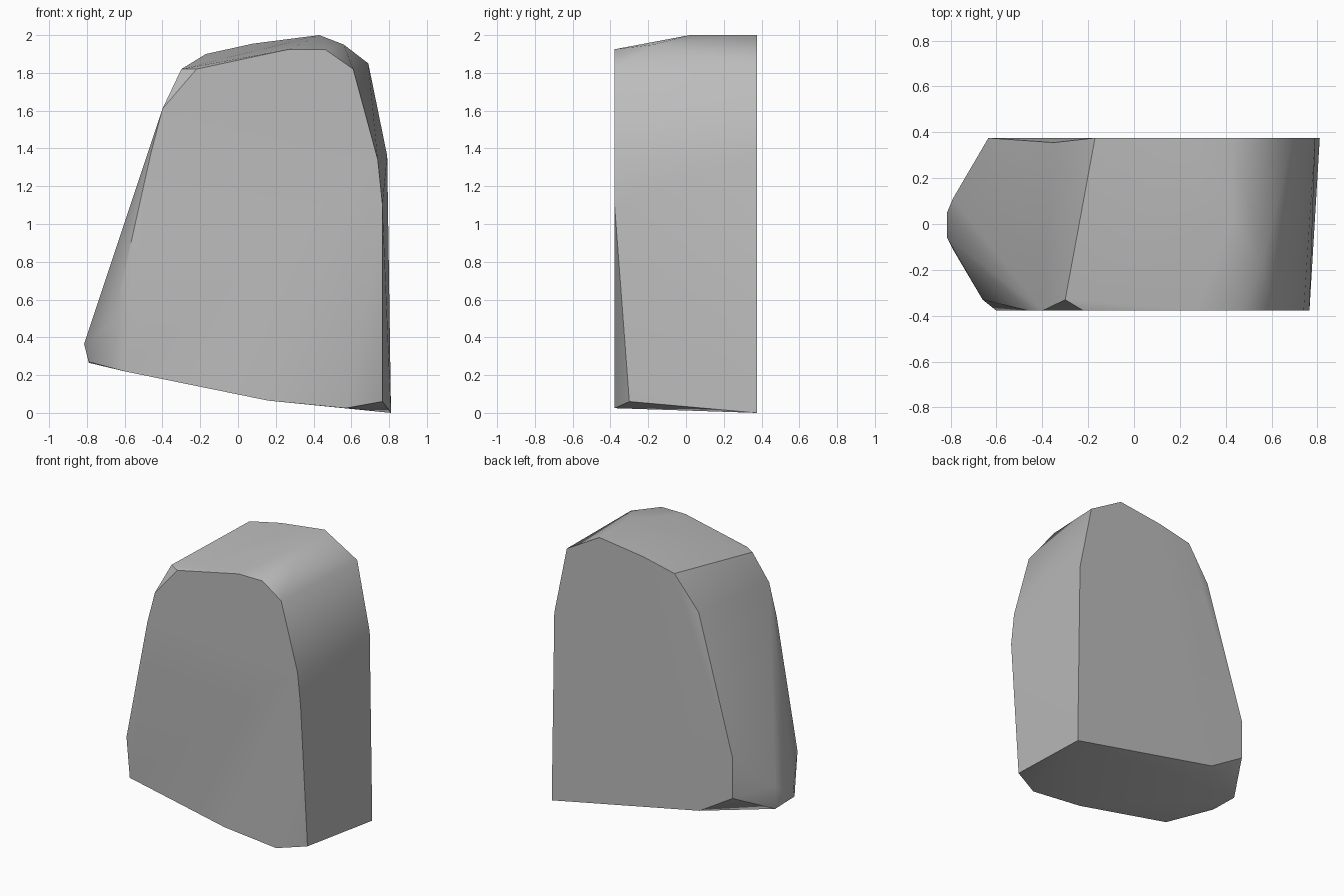
import bpy
import bmesh
import math

# Remove the default object
default = bpy.data.objects.get("Cube")
if default:
    bpy.data.objects.remove(default, do_unlink=True)


def make_material(name, color):
    material = bpy.data.materials.new(name)
    material.use_nodes = True
    material.diffuse_color = color
    for node in material.node_tree.nodes:
        if node.type == "BSDF_PRINCIPLED":
            node.inputs["Base Color"].default_value = color
    return material


def make_hull(name, points, material):
    """Wrap a faceted stone around its corner points."""
    bm = bmesh.new()
    for point in points:
        bm.verts.new(point)
    hull = bmesh.ops.convex_hull(bm, input=bm.verts[:])
    inside = {g for g in hull["geom_interior"] + hull["geom_unused"]
              if isinstance(g, bmesh.types.BMVert)}
    bmesh.ops.delete(bm, geom=list(inside), context="VERTS")
    bmesh.ops.recalc_face_normals(bm, faces=bm.faces[:])

    mesh = bpy.data.meshes.new(name)
    bm.to_mesh(mesh)
    bm.free()
    mesh.materials.append(material)
    rock = bpy.data.objects.new(name, mesh)
    bpy.context.collection.objects.link(rock)
    return rock


# Outline of the front face (x, z)
front_y = -0.378
front_outline = [
    (-0.6, 0.22), (-0.5, 1.02), (-0.46, 1.38), (-0.4, 1.61),
    (-0.22, 1.82), (0.27, 1.925), (0.46, 1.925), (0.61, 1.82),
    (0.74, 1.34), (0.765, 1.1), (0.57, 0.025), (0.16, 0.065),
]

# Outline of the back face (x, z)
back_y = 0.375
back_outline = [
    (0.81, 0), (0.79, 1.36), (0.69, 1.85), (0.43, 2), (0.08, 1.955),
    (-0.17, 1.9), (-0.635, 0.69), (-0.635, 0.4), (-0.37, 0.24),
]

# Worn corners between the two faces (x, y, z)
worn_corners = [
    (0.765, -0.3, 0.06),
    (0.56, -0.17, 1.95), (0.43, 0.02, 2),
    (-0.3, -0.33, 1.82), (-0.35, 0.355, 1.66),
    (-0.66, -0.33, 0.48),
    (-0.815, 0.05, 0.365), (-0.815, -0.06, 0.365),
    (-0.79, 0.11, 0.43), (-0.79, 0.11, 0.265), (-0.79, -0.11, 0.27),
]

points = [(x, front_y, z) for x, z in front_outline]
points += [(x, back_y, z) for x, z in back_outline]
points += worn_corners

# Build the boulder and keep its strong edges sharp
stone_grey = make_material("stone_grey", (0.5, 0.5, 0.5, 1))
boulder = make_hull("boulder", points, stone_grey)

bpy.ops.object.select_all(action="DESELECT")
boulder.select_set(True)
bpy.context.view_layer.objects.active = boulder
bpy.ops.object.shade_smooth_by_angle(angle=math.radians(35))
